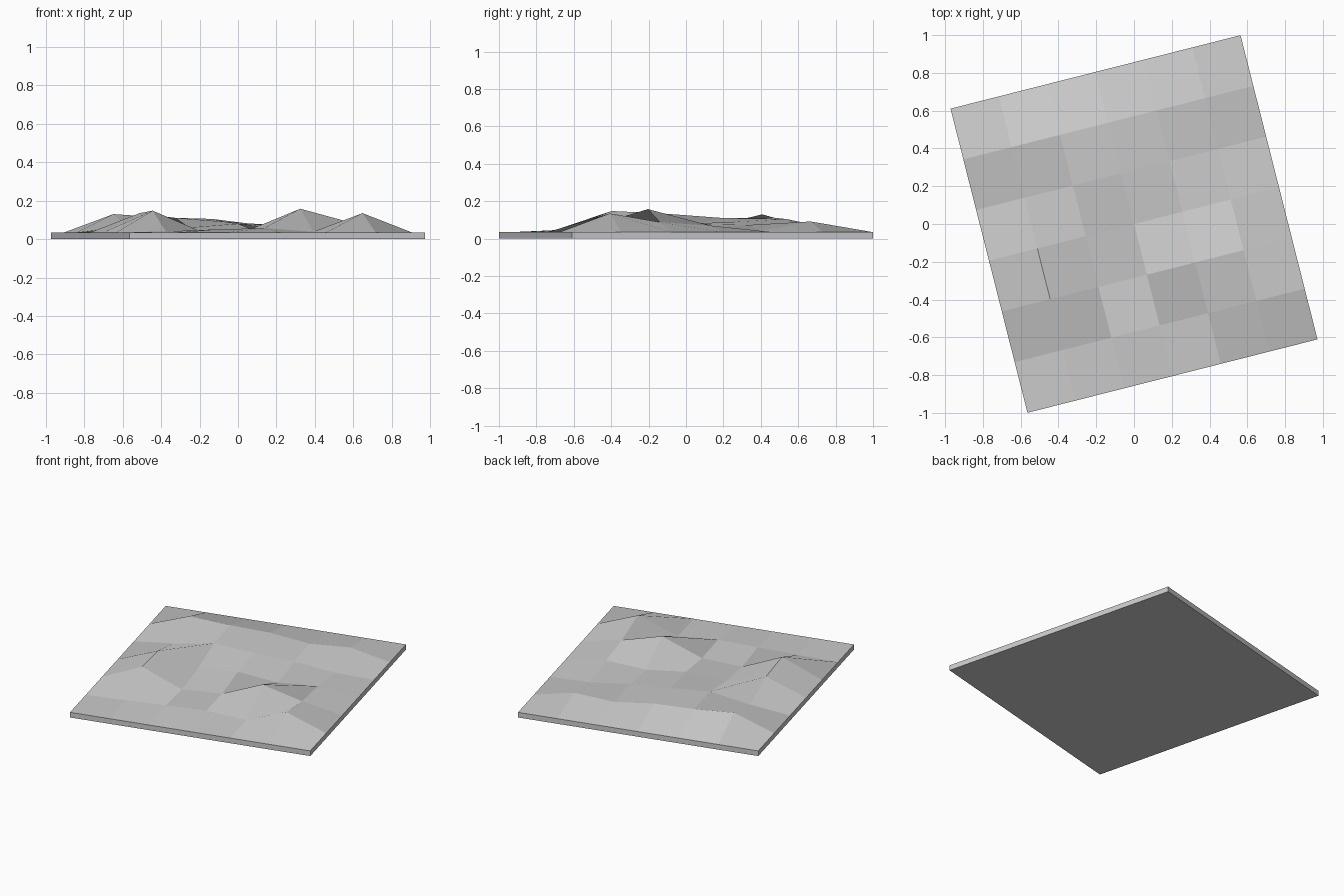
import bpy
import bmesh
from math import radians
from mathutils import Matrix

cube = bpy.data.objects.get("Cube")
if cube:
    bpy.data.objects.remove(cube, do_unlink=True)

WIDTH, DEPTH, RIM, CELLS = 1.584, 1.661, 0.035, 6

# Inner heights, one row per grid line from front to back
HILLS = [
    [0.040, 0.050, 0.057, 0.038, 0.135],
    [0.148, 0.037, 0.052, 0.158, 0.088],
    [0.135, 0.060, 0.080, 0.050, 0.070],
    [0.065, 0.110, 0.090, 0.073, 0.042],
    [0.130, 0.112, 0.105, 0.073, 0.092],
]


def height(i, j):
    inside = 0 < i < CELLS and 0 < j < CELLS
    return HILLS[j - 1][i - 1] if inside else RIM


# Stone grey material
stone = bpy.data.materials.new("stone_grey")
stone.use_nodes = True
grey = (0.6, 0.6, 0.6, 1)
stone.diffuse_color = grey
stone.node_tree.nodes["Principled BSDF"].inputs["Base Color"].default_value = grey

# Uneven top surface
bm = bmesh.new()
grid = [[bm.verts.new(((i / CELLS - 0.5) * WIDTH, (j / CELLS - 0.5) * DEPTH, height(i, j)))
         for i in range(CELLS + 1)] for j in range(CELLS + 1)]
for j in range(CELLS):
    for i in range(CELLS):
        bm.faces.new((grid[j][i], grid[j][i + 1], grid[j + 1][i + 1], grid[j + 1][i]))

# Thin side walls and flat underside
rim = [e for e in bm.edges if e.is_boundary]
walls = bmesh.ops.extrude_edge_only(bm, edges=rim)["geom"]
for v in walls:
    if isinstance(v, bmesh.types.BMVert):
        v.co.z = 0
bmesh.ops.holes_fill(bm, edges=[e for e in bm.edges if e.is_boundary], sides=0)
bmesh.ops.recalc_face_normals(bm, faces=bm.faces)
bm.transform(Matrix.Rotation(radians(14.2), 4, "Z"))

mesh = bpy.data.meshes.new("ground_slab")
bm.to_mesh(mesh)
bm.free()
mesh.materials.append(stone)
slab = bpy.data.objects.new("ground_slab", mesh)
bpy.context.collection.objects.link(slab)
